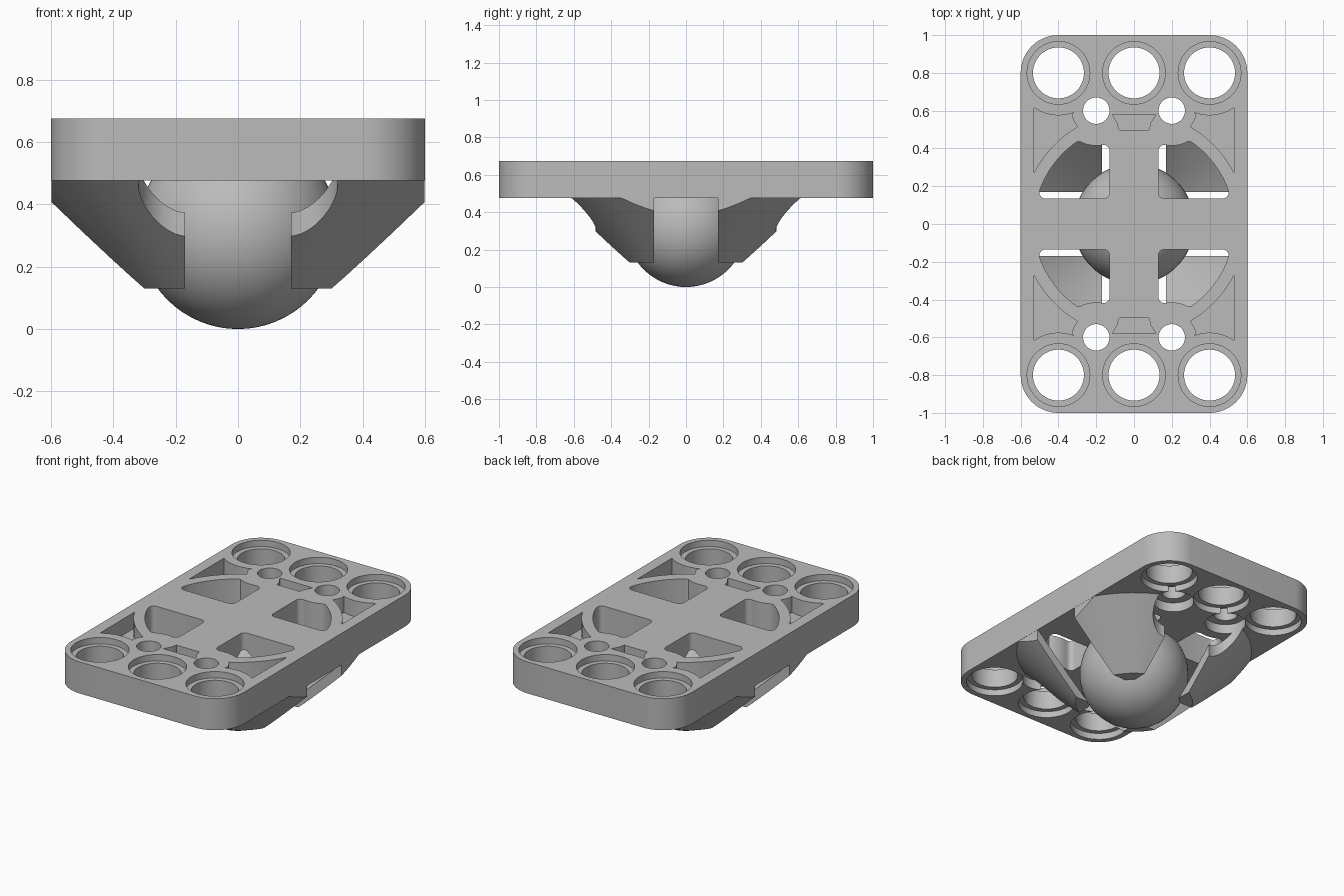
import bpy, bmesh, math

if "Cube" in bpy.data.objects:
    bpy.data.objects.remove(bpy.data.objects["Cube"])

grey = bpy.data.materials.new("plain grey")
grey.diffuse_color = (0.5, 0.5, 0.5, 1)
grey.use_nodes = True
grey.node_tree.nodes["Principled BSDF"].inputs["Base Color"].default_value = grey.diffuse_color

QUADS = [(1, 1), (-1, 1), (-1, -1), (1, -1)]
BOTTOM, TOP = 0.477, 0.675


def arc(cx, cy, r, a0, a1, n=12):
    return [(cx + r * math.cos(math.radians(a0 + (a1 - a0) * i / n)),
             cy + r * math.sin(math.radians(a0 + (a1 - a0) * i / n))) for i in range(n + 1)]


def add(name, bm):
    bmesh.ops.recalc_face_normals(bm, faces=bm.faces[:])
    me = bpy.data.meshes.new(name)
    bm.to_mesh(me)
    bm.free()
    me.materials.append(grey)
    ob = bpy.data.objects.new(name, me)
    bpy.context.collection.objects.link(ob)
    return ob


def prism(name, pts, z0, z1):
    bm = bmesh.new()
    face = bm.faces.new([bm.verts.new((x, y, z0)) for x, y in pts])
    new = bmesh.ops.extrude_face_region(bm, geom=[face])["geom"]
    for v in new:
        if isinstance(v, bmesh.types.BMVert):
            v.co.z = z1
    return add(name, bm)


def disc(x, y, r, z0, z1, n=48):
    return prism("cutter", arc(x, y, r, 0, 360, n)[:-1], z0, z1)


def box(hx, hy, z0, z1):
    return prism("cutter", [(-hx, -hy), (hx, -hy), (hx, hy), (-hx, hy)], z0, z1)


def boolean(ob, cutters, op="DIFFERENCE"):
    bpy.context.view_layer.objects.active = ob
    for c in cutters:
        c.hide_render = True
        m = ob.modifiers.new("cut", "BOOLEAN")
        m.operation, m.solver, m.object = op, "EXACT", c
        bpy.ops.object.modifier_apply(modifier=m.name)
        bpy.data.objects.remove(c)


def smooth(ob):
    bpy.ops.object.select_all(action="DESELECT")
    ob.select_set(True)
    bpy.context.view_layer.objects.active = ob
    bpy.ops.object.shade_smooth_by_angle(angle=math.radians(30))


# Rounded plate
outline = []
for i, (sx, sy) in enumerate(QUADS):
    outline += arc(sx * 0.4, sy * 0.8, 0.2, 90 * i, 90 * i + 90, 16)
plate = prism("plate", outline, BOTTOM, TOP)

# Large stepped holes at both ends
cuts = []
for x in (-0.4, 0, 0.4):
    for y in (-0.8, 0.8):
        cuts += [disc(x, y, 0.135, 0.4, 0.8),
                 disc(x, y, 0.166, TOP - 0.04, 0.8),
                 disc(x, y, 0.166, 0.4, BOTTOM + 0.04)]

# Windows beside the central cross, and shallow corner pockets
window = (arc(0.16, 0.165, 0.03, 180, 270, 6) + arc(0.47, 0.165, 0.03, 270, 360, 6)
          + arc(0, 0, 0.53, 20, 55) + arc(0.2, 0.6, 0.185, -62, -100, 8)
          + arc(0.16, 0.388, 0.03, 90, 180, 6))
pocket = (arc(0, 0, 0.595, 27, 60) + arc(0.2, 0.6, 0.13, -38, -8, 8)
          + arc(0.4, 0.8, 0.225, 248, 305))
for sx, sy in QUADS:
    cuts += [prism("cutter", [(sx * x, sy * y) for x, y in window], 0.4, 0.8),
             prism("cutter", [(sx * x, sy * y) for x, y in pocket], TOP - 0.1, 0.8),
             disc(sx * 0.2, sy * 0.6, 0.07, 0.4, 0.8),
             disc(sx * 0.2, sy * 0.6, 0.12, 0.4, BOTTOM + 0.06)]

# Small pockets between the pin holes
for s in (-1, 1):
    half = [(0.08, 0.498), (0.088, 0.535), (0.115, 0.58)]
    shape = half + [(-x, y) for x, y in reversed(half)]
    cuts.append(prism("cutter", [(x, s * y) for x, y in shape], TOP - 0.1, 0.8))
boolean(plate, cuts)
smooth(plate)

# Conical cage split into four arms
bm = bmesh.new()
profile = [(0.27, 0.13), (0.345, 0.13), (0.695, 0.48), (0.62, 0.48)]
N = 96
rings = [[bm.verts.new((r * math.cos(2 * math.pi * i / N), r * math.sin(2 * math.pi * i / N), z))
          for r, z in profile] for i in range(N)]
for i in range(N):
    a, b = rings[i], rings[(i + 1) % N]
    for j in range(4):
        k = (j + 1) % 4
        bm.faces.new((a[j], b[j], b[k], a[k]))
arms = add("cage_arms", bm)
boolean(arms, [box(0.599, 0.9, 0, 0.9)], "INTERSECT")
boolean(arms, [box(0.17, 1, 0, 0.9), box(1, 0.17, 0, 0.9)]
        + [disc(sx * 0.2, sy * 0.6, 0.12, 0, 0.9) for sx, sy in QUADS])
smooth(arms)

# Ball held by the cage
bm = bmesh.new()
bmesh.ops.create_uvsphere(bm, u_segments=64, v_segments=32, radius=0.32)
bmesh.ops.translate(bm, verts=bm.verts[:], vec=(0, 0, 0.32))
ball = add("ball", bm)
smooth(ball)
